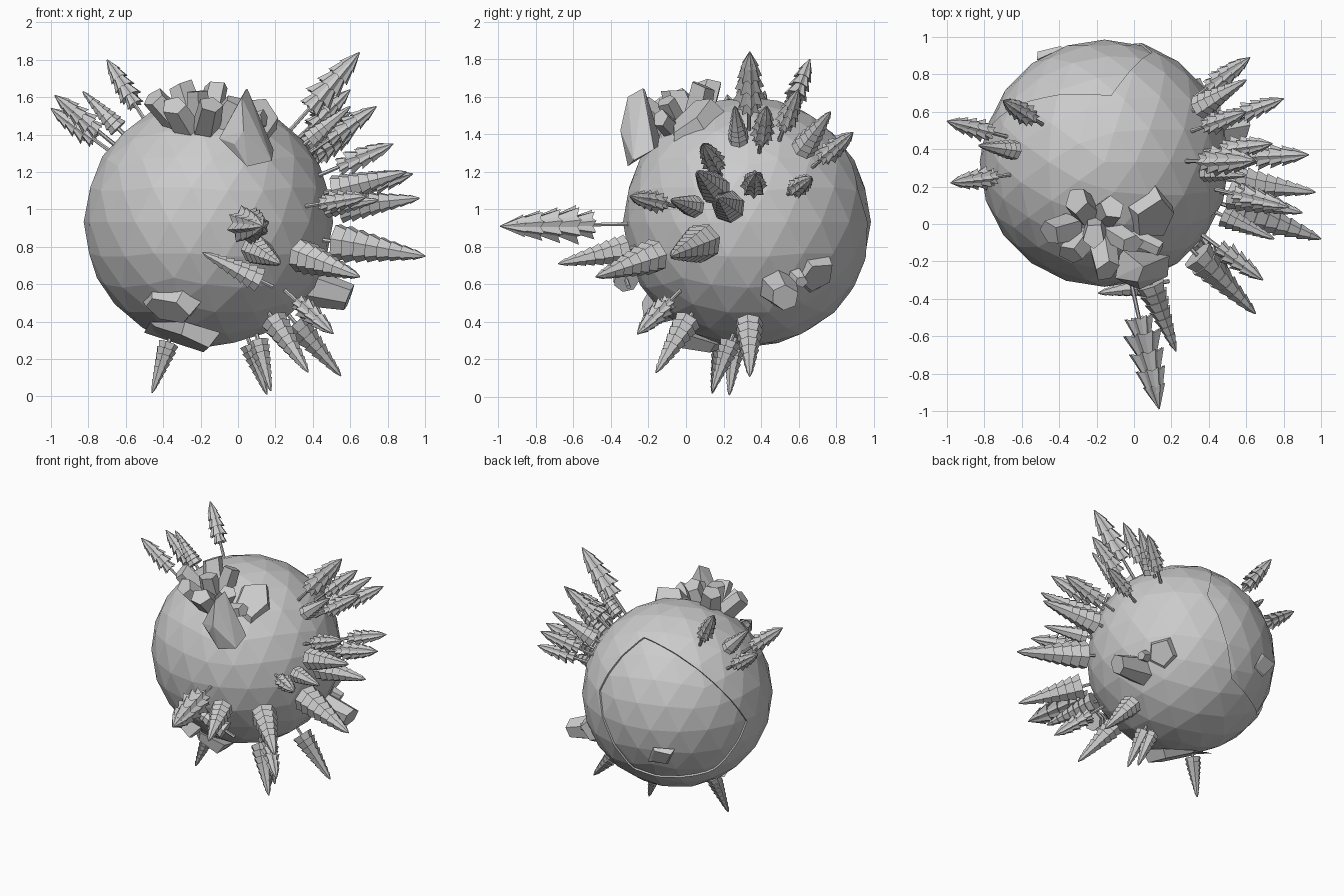
import bpy, bmesh, math, random
from mathutils import Vector, Matrix

if "Cube" in bpy.data.objects:
    bpy.data.objects.remove(bpy.data.objects["Cube"])

random.seed(4)
C = Vector((-0.158, 0.331, 0.933))
R = 0.667


def finish(bm, name, mat=None):
    bmesh.ops.recalc_face_normals(bm, faces=bm.faces)
    if mat is not None:
        bm.transform(mat)
    me = bpy.data.meshes.new(name)
    bm.to_mesh(me)
    bm.free()
    ob = bpy.data.objects.new(name, me)
    bpy.context.collection.objects.link(ob)
    return ob


def frame(pos, axis, spin=0.0):
    q = Vector(axis).to_track_quat('Z', 'Y')
    return Matrix.Translation(pos) @ q.to_matrix().to_4x4() @ Matrix.Rotation(spin, 4, 'Z')


def loft(bm, rings):
    # rings of equal point count, joined and capped
    vs = [[bm.verts.new(p) for p in ring] for ring in rings]
    n = len(vs[0])
    for a, b in zip(vs, vs[1:]):
        for i in range(n):
            j = (i + 1) % n
            bm.faces.new((a[i], a[j], b[j], b[i]))
    bm.faces.new(vs[0][::-1])
    bm.faces.new(vs[-1])


def ring(r, z, n, star=1.0, droop=0.0):
    pts = []
    for i in range(n):
        a = 2 * math.pi * i / n
        odd = i % 2
        k = r * (star if odd else 1.0)
        pts.append((k * math.cos(a), k * math.sin(a), z + (droop if odd else 0)))
    return pts


# planet: water core with a slightly raised land shell
bm = bmesh.new()
bmesh.ops.create_icosphere(bm, subdivisions=3, radius=R - 0.012)
finish(bm, "ocean", Matrix.Translation(C))

# sea outline, given as (right, up) seen from the upper back left
side, up = Vector((-0.707, -0.707, 0)), Vector((0.354, -0.354, 0.866))
out = side.cross(up)
corners = [side * a + up * b + out * math.sqrt(max(0, R * R - a * a - b * b))
           for a, b in [(-0.28, 0.37), (0.41, -0.28), (0.17, -0.59), (-0.38, -0.53), (-0.60, 0.03)]]
middle = sum(corners, Vector())
planes = []
for a, b in zip(corners, corners[1:] + corners[:1]):
    n = a.cross(b).normalized()
    planes.append(n if n.dot(middle) > 0 else -n)
bm = bmesh.new()
bmesh.ops.create_icosphere(bm, subdivisions=3, radius=R)
for n in planes:
    bmesh.ops.bisect_plane(bm, geom=bm.verts[:] + bm.edges[:] + bm.faces[:],
                           plane_co=(0, 0, 0), plane_no=n)
gone = [f for f in bm.faces if all(f.calc_center_median().dot(n) > 0 for n in planes)]
bmesh.ops.delete(bm, geom=gone, context='FACES')
land = finish(bm, "land", Matrix.Translation(C))
sol = land.modifiers.new("thickness", 'SOLIDIFY')
sol.thickness = 0.025
sol.offset = -1


def tree(name, base, tip, kind):
    axis = tip - base
    L = axis.length
    s = L * (0.27 if kind == 'pine' else 0.13)
    H = L - s
    bm = bmesh.new()
    # trunk
    loft(bm, [ring(0.012, -0.03, 6), ring(0.01, s + 0.1 * H, 6)])
    # foliage tiers
    if kind == 'pine':
        for t, k in enumerate([0.16, 0.215, 0.195, 0.165, 0.125]):
            z0 = s + H * (0, 0.17, 0.37, 0.56, 0.74)[t]
            last = t == 4
            z1 = L if last else z0 + 0.27 * H
            loft(bm, [ring(k * H * 0.45, z0 + 0.05 * H, 16),
                      ring(k * H, z0, 16, 0.72, 0.03 * H),
                      ring(0.003 if last else k * H * 0.45, z1, 16)])
    else:
        tiers, rad = 8, 0.22 * H
        size = [rad * (1 - 0.85 * (t / tiers) ** 1.15) for t in range(tiers)] + [0.004]
        size[0] *= 0.93
        for t in range(tiers):
            z0 = s + H * t / tiers
            top = size[t + 1] * (0.8 if t < tiers - 1 else 1)
            loft(bm, [ring(size[t], z0, 7), ring(top, z0 + H / tiers, 7)])
    finish(bm, name, frame(base, axis, random.uniform(0, 6)))


# tree tip positions; every tree grows straight out of the planet
pines = [(-0.70, 0.66, 1.80), (-0.98, 0.22, 1.61), (-1.0, 0.55, 1.54),
         (0.65, 0.34, 1.84), (0.62, 0.89, 1.41), (0.80, 0.67, 1.17),
         (0.935, 0.37, 1.19), (0.74, 0.43, 1.55), (0.60, 0.60, 1.64),
         (0.83, 0.09, 1.35), (0.69, -0.30, 1.07), (0.51, -0.26, 0.335),
         (0.135, -0.99, 0.91)]
firs = [(-0.83, 0.42, 1.63), (0.60, 0.26, 1.55), (0.60, 0.77, 1.52), (0.90, 0.06, 1.20),
        (0.97, 0.17, 1.06), (0.75, -0.08, 1.05), (1.0, -0.08, 0.75),
        (0.65, -0.48, 0.64), (0.375, -0.16, 0.13), (0.55, 0.34, 0.11),
        (0.155, 0.23, 0.01), (-0.46, 0.14, 0.02), (0.225, -0.68, 0.71)]
for kind, tips in (("pine", pines), ("fir", firs)):
    for p in tips:
        tip = Vector(p)
        tree(kind + "_tree", C + (tip - C).normalized() * (R - 0.01), tip, kind)
# second tree beside the lowest fir
tree("low_tree", Vector((0.10, 0.25, 0.33)), Vector((0.175, 0.14, 0.03)), "fir")
# fallen tree lying on the surface
tree("fallen_tree", Vector((0.16, -0.31, 0.60)), Vector((-0.19, -0.37, 0.77)), "fir")


def rock(name, pos, axis, w, d, h, n=6, taper=0.7, spin=0.0):
    # irregular chipped prism centred on pos
    bm = bmesh.new()
    rads = [random.uniform(0.9, 1.1) for _ in range(n)]

    def outline(k, z, tilt):
        return [(k * w * q * math.cos(2 * math.pi * i / n),
                 k * d * q * math.sin(2 * math.pi * i / n),
                 z + tilt * math.cos(2 * math.pi * i / n)) for i, q in enumerate(rads)]
    loft(bm, [outline(1.0, -h / 2, 0), outline(taper, h / 2, 0.2 * w)])
    finish(bm, name, frame(Vector(pos), axis, spin))


# blocky boulder cluster near the top: centre and half size
hub = Vector((-0.20, 0.02, 1.33))
for x, y, z, s in [(-0.39, -0.03, 1.53, 0.085), (-0.28, 0.10, 1.58, 0.085),
                   (-0.14, 0.07, 1.57, 0.085), (-0.21, -0.04, 1.54, 0.085),
                   (-0.30, -0.11, 1.49, 0.085), (-0.16, -0.18, 1.50, 0.085),
                   (-0.06, -0.07, 1.51, 0.075), (0.06, -0.10, 1.45, 0.06)]:
    p = Vector((x, y, z))
    rock("summit_boulder", p, p - hub, s, s * 0.85, 0.19, 5, 0.85, random.uniform(0, 6))

# tall wedge boulder leaning out at the front of the summit
bm = bmesh.new()
for p in [(0.05, -0.23, 1.645), (0.02, -0.31, 1.60), (-0.10, -0.29, 1.38), (0.05, -0.31, 1.23),
          (0.18, -0.28, 1.26), (0.19, -0.17, 1.32), (-0.07, -0.13, 1.35), (0.03, -0.35, 1.42),
          (0.04, -0.22, 1.64), (-0.02, -0.33, 1.35)]:
    bm.verts.new(p)
hull = bmesh.ops.convex_hull(bm, input=bm.verts)
loose = [v for v in bm.verts if not v.link_faces]
bmesh.ops.delete(bm, geom=loose, context='VERTS')
finish(bm, "wedge_boulder")

# slabs pressed onto the surface: position relative to the planet, size
for p, w, d, h, n, spin in [((0.26, -0.29, 0.54), 0.16, 0.14, 0.08, 5, 0.8),
                            ((-0.20, -0.44, -0.44), 0.18, 0.10, 0.08, 6, 0.0),
                            ((-0.15, -0.22, -0.60), 0.24, 0.17, 0.04, 6, 0.0),
                            ((0.50, 0.37, -0.30), 0.12, 0.12, 0.04, 5, 1.0),
                            ((-0.255, 0.567, -0.20), 0.12, 0.09, 0.02, 4, 0.6)]:
    v = Vector(p)
    rock("surface_slab", C + v.normalized() * R, v, w, d, h, n, 0.8, spin)

# boulder on the lower right flank
rock("flank_boulder", (0.46, 0.50, 0.56), (0.8, 0.15, -0.2), 0.11, 0.12, 0.28, 6, 0.65, 0.5)
rock("flank_pebble", (0.42, 0.60, 0.63), (0.6, 0.3, -0.3), 0.05, 0.05, 0.08, 5)
